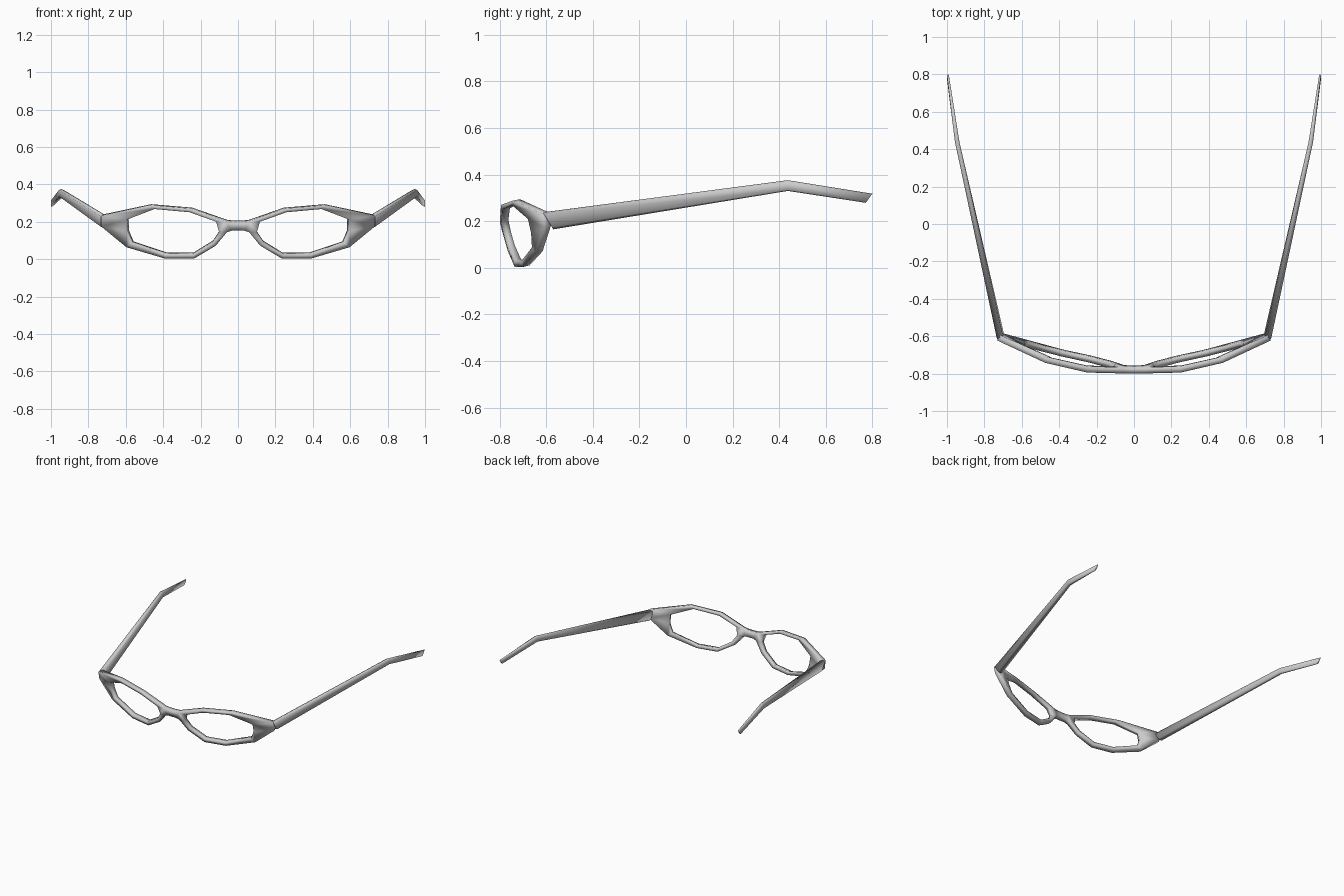
import bpy, bmesh

if "Cube" in bpy.data.objects:
    bpy.data.objects.remove(bpy.data.objects["Cube"])


def make_object(name, verts, faces):
    mesh = bpy.data.meshes.new(name)
    mesh.from_pydata(verts, [], faces)
    bm = bmesh.new()
    bm.from_mesh(mesh)
    bmesh.ops.recalc_face_normals(bm, faces=bm.faces)
    for f in bm.faces:
        f.smooth = True
    bm.to_mesh(mesh)
    bm.free()
    obj = bpy.data.objects.new(name, mesh)
    bpy.context.collection.objects.link(obj)
    mir = obj.modifiers.new("Mirror", 'MIRROR')
    mir.use_clip = True
    return obj


def on_front(x, z):
    # curved, slightly tilted front surface of the glasses
    return (x, -0.818 + 0.345 * x * x + 0.23 * (0.28 - z), z)


# Front frame: outer and inner outline of one lens opening (x, z)
outer = [(.73, .234), (.475, .289), (.25, .270), (.06, .203), (.06, .143),
         (.12, .071), (.235, .003), (.39, .003), (.597, .064), (.732, .175)]
inner = [(.597, .21), (.447, .268), (.26, .251), (.117, .2), (.101, .145),
         (.137, .092), (.243, .028), (.39, .028), (.57, .087), (.597, .15)]
bridge = [(.035, .200), (.035, .152), (0, .199), (0, .152)]
n = len(outer)
faces = [(i, (i + 1) % n, n + (i + 1) % n, n + i) for i in range(n)]
faces += [(3, 4, 21, 20), (20, 21, 23, 22)]
frame = make_object("front_frame", [on_front(x, z) for x, z in outer + inner + bridge], faces)
if frame.data.polygons[0].normal.y > 0:
    frame.data.flip_normals()
sol = frame.modifiers.new("Thickness", 'SOLIDIFY')
sol.thickness = 0.033
sol.offset = -1

# Temple arms: rows of (centre x, half width, top y, top z, bottom y, bottom z)
rows = [(.716, .018, -.615, .238, -.570, .165),
        (.945, .012, .437, .376, .437, .330),
        (.995, .005, .80, .318, .772, .279)]
# six-sided section: (side, height fraction)
section = [(0, 1), (1, .88), (1, .12), (0, 0), (-1, .12), (-1, .88)]
verts = [(x + s * w, yb + (yt - yb) * h, zb + (zt - zb) * h)
         for x, w, yt, zt, yb, zb in rows for s, h in section]
k = len(section)
faces = [(r * k + i, r * k + (i + 1) % k, (r + 1) * k + (i + 1) % k, (r + 1) * k + i)
         for r in range(len(rows) - 1) for i in range(k)]
faces += [tuple(range(k)), tuple(range(2 * k, 3 * k))]
make_object("temple_arms", verts, faces)
